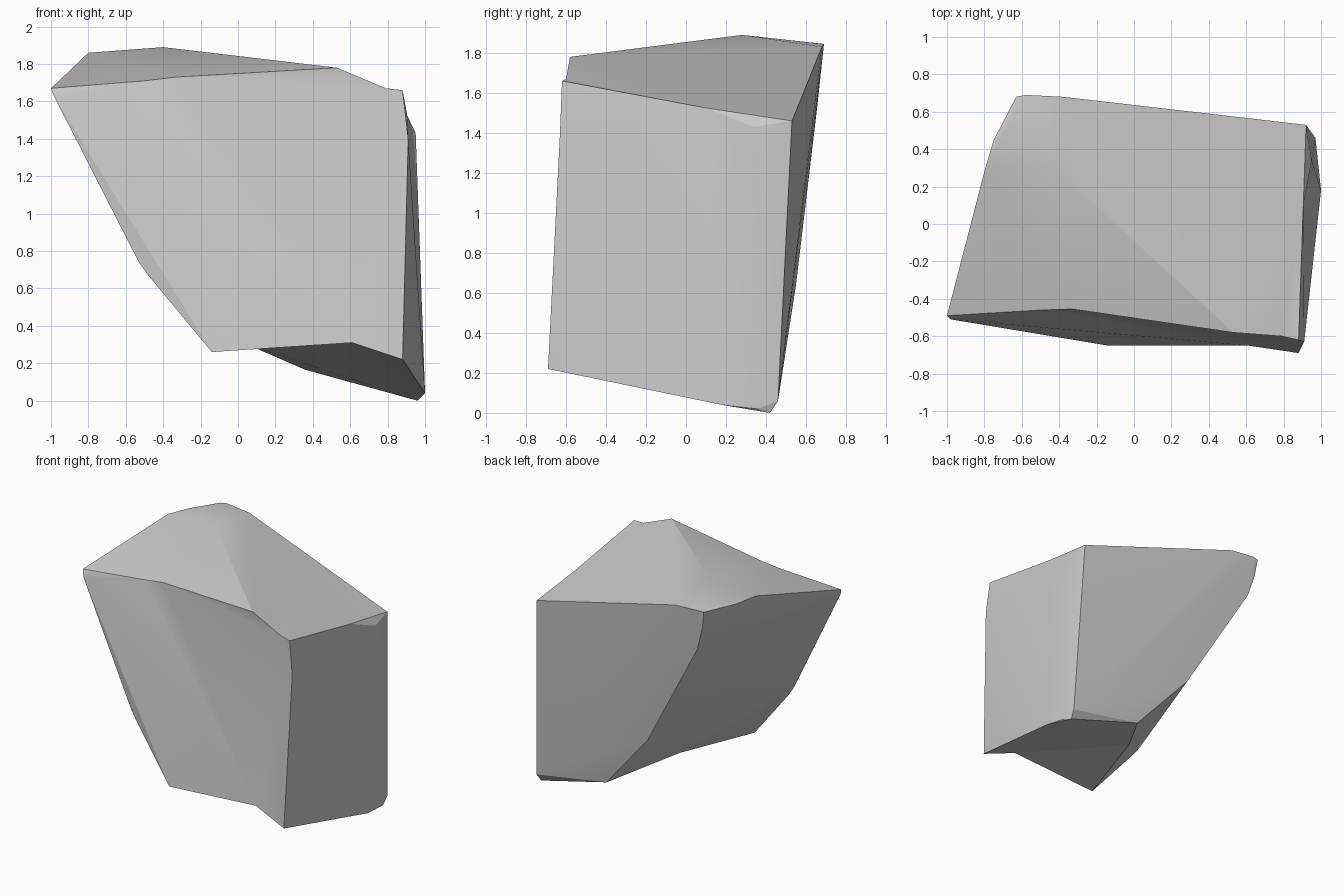
import bpy
import bmesh
from mathutils import Vector

cube = bpy.data.objects.get("Cube")
if cube:
    bpy.data.objects.remove(cube, do_unlink=True)

# Corner points of the boulder, grouped by the part of the surface they bound
front_rim = [(-1, -.49, 1.67), (-.98, -.51, 1.62), (.53, -.58, 1.78),
             (.88, -.62, 1.66), (.91, -.63, 1.4), (.88, -.69, .22),
             (-.14, -.65, .26), (-.48, -.58, .67), (-.53, -.57, .74)]
crown = [(-.4, .28, 1.89), (-.8, .28, 1.86), (-.75, .45, 1.85),
         (-.63, .68, 1.84), (-.58, .69, 1.845), (-.38, .68, 1.83)]
right_side = [(.94, .22, 1.5), (.95, .34, 1.43), (.92, .53, 1.46), (.92, .51, 1.4),
              (1, .18, .04), (.98, .36, .02)]
back_rim = [(.96, .42, 0), (.97, .46, .06), (.36, .47, .165),
            (-.055, .55, .64), (-.556, .655, 1.52), (-.61, .67, 1.7)]

# Dents: a point on the hull, and the shift that chips it inwards
dents = [((.61, -.74, .12), (0, .09, .19)),         # front bottom edge
         ((.1, -.05, .15), (-.05, .05, .15)),       # left bottom edge
         ((-.5, -.55, 1.73), (0, .09, -.02)),       # front top edge
         ((-.33, -.56, 1.745), (0, .105, -.015)),
         ((.79, -.63, 1.71), (0, .03, -.04)),
         ((.95, .1, 1.54), (-.045, 0, -.015))]      # right top edge


def chipped_hull(name, points, dents):
    """Convex block whose dent points are pushed in afterwards."""
    bm = bmesh.new()
    for p in points:
        bm.verts.new(p)
    chips = [(bm.verts.new(p), Vector(shift)) for p, shift in dents]
    bmesh.ops.convex_hull(bm, input=list(bm.verts))
    for vert, shift in chips:
        vert.co += shift
    loose = [v for v in bm.verts if not v.link_faces]
    bmesh.ops.delete(bm, geom=loose, context='VERTS')
    bmesh.ops.recalc_face_normals(bm, faces=list(bm.faces))
    mesh = bpy.data.meshes.new(name)
    bm.to_mesh(mesh)
    bm.free()
    obj = bpy.data.objects.new(name, mesh)
    bpy.context.collection.objects.link(obj)
    return obj


# Stone colour
stone = bpy.data.materials.new("grey_stone")
stone.use_nodes = True
stone.diffuse_color = (.6, .6, .6, 1)
for node in stone.node_tree.nodes:
    if node.type == 'BSDF_PRINCIPLED':
        node.inputs["Base Color"].default_value = stone.diffuse_color

# Boulder, softly shaded with its sharp ridges kept
boulder = chipped_hull("boulder", front_rim + crown + right_side + back_rim, dents)
boulder.data.materials.append(stone)
bpy.ops.object.select_all(action='DESELECT')
boulder.select_set(True)
bpy.context.view_layer.objects.active = boulder
bpy.ops.object.shade_smooth_by_angle(angle=.3)
weighted = boulder.modifiers.new("weighted_normals", 'WEIGHTED_NORMAL')
weighted.keep_sharp = True
